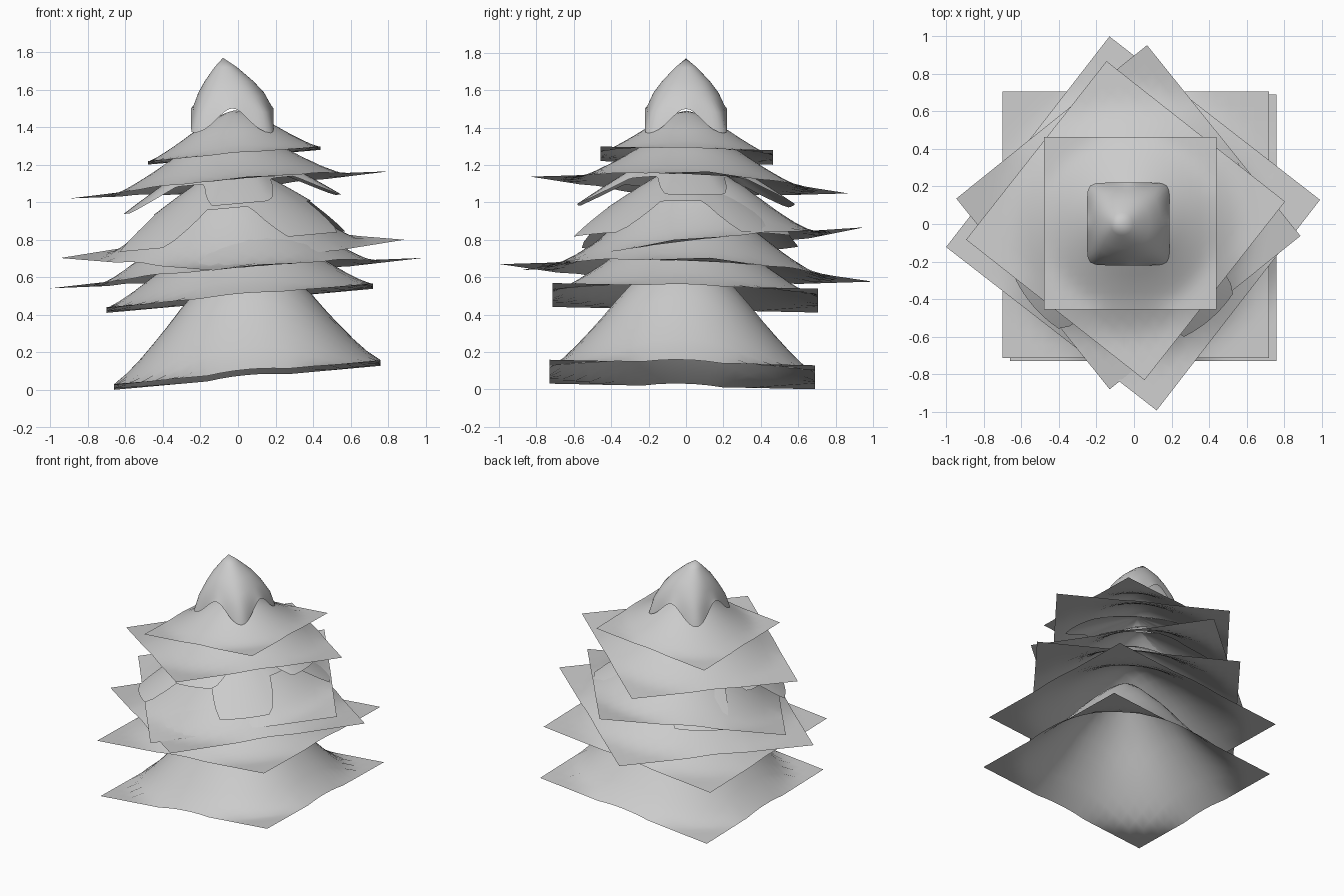
import bpy, bmesh, math

if "Cube" in bpy.data.objects:
    bpy.data.objects.remove(bpy.data.objects["Cube"])


def interp(points, t):
    for (a, va), (b, vb) in zip(points, points[1:]):
        if t <= b:
            return va + (vb - va) * (t - a) / (b - a)
    return points[-1][1]


def finish(name, bm):
    bmesh.ops.recalc_face_normals(bm, faces=bm.faces)
    me = bpy.data.meshes.new(name)
    bm.to_mesh(me)
    bm.free()
    for p in me.polygons:
        p.use_smooth = True
    ob = bpy.data.objects.new(name, me)
    bpy.context.collection.objects.link(ob)
    return ob


RISE = [(0, 1), (.12, .95), (.25, .83), (.45, .62), (.64, .38), (.8, .2), (.92, .08), (1.03, 0), (1.5, 0)]


def bough_sheet(name, center, half, angle, slope, height, power=2, n=20):
    """Draped square sheet: tilted flat corners rising to a rounded peak."""
    bm = bmesh.new()
    ca, sa = math.cos(math.radians(angle)), math.sin(math.radians(angle))
    grid = []
    for j in range(n + 1):
        row = []
        for i in range(n + 1):
            u, v = 2 * i / n - 1, 2 * j / n - 1
            x, y = half * (u * ca - v * sa), half * (u * sa + v * ca)
            r = (abs(u) ** power + abs(v) ** power) ** (1 / power)
            z = slope[0] * x + slope[1] * y + height * interp(RISE, r)
            row.append(bm.verts.new((center[0] + x, center[1] + y, center[2] + z)))
        grid.append(row)
    for j in range(n):
        for i in range(n):
            bm.faces.new((grid[j][i], grid[j][i + 1], grid[j + 1][i + 1], grid[j + 1][i]))
    return finish(name, bm)


def skirt(name, apex, rings, place, segs=64):
    """Peaked sheet: place(angle, ring) gives the points of each ring."""
    bm = bmesh.new()
    top = bm.verts.new(apex)
    prev = None
    for ring in rings:
        cur = [bm.verts.new(place(2 * math.pi * k / segs, ring)) for k in range(segs)]
        for k in range(segs):
            m = (k + 1) % segs
            if prev:
                bm.faces.new((prev[k], cur[k], cur[m], prev[m]))
            else:
                bm.faces.new((top, cur[k], cur[m]))
        prev = cur
    return finish(name, bm)


# Tilted square bough layers: centre, half size, turn, slope, rise
bough_sheet("bough_base", (.05, -.02, .08), .71, 0, (.09, -.021), .69, 2.2)
bough_sheet("bough_low", (.01, -.005, .49), .71, 0, (.09, -.021), .42, 2.1)
bough_sheet("bough_turned_low", (-.005, .003, .623), .71, 52.2, (.086, -.036), .44)
bough_sheet("bough_turned_mid", (-.03, .036, .752), .652, 38.8, (.066, .118), .46)
bough_sheet("bough_turned_high", (-.045, .018, 1.093), .605, 51.8, (.09, -.042), .30)
bough_sheet("bough_top", (-.02, .004, 1.25), .46, 0, (.085, -.021), .24)


# Jagged skirts with four drooping flaps
def flaps(name, peak, turn, rad, drop, tilt):
    def place(a, t):
        w = max(-1, min(1, 2.2 * math.cos(4 * (a - turn)))) * .5 + .5
        r = t * (rad[0] + (rad[1] - rad[0]) * w)
        z = peak - t ** 1.15 * (drop[0] + (drop[1] - drop[0]) * w)
        x, y = r * math.cos(a), r * math.sin(a)
        return (x - .03, y, z + tilt[0] * x + tilt[1] * y)
    skirt(name, (-.03, 0, peak), [.15, .3, .45, .6, .75, .88, 1], place, 96)


flaps("flap_skirt_low", 1.22, math.radians(42), (.42, .67), (.25, .43), (.09, 0))
flaps("flap_skirt_high", 1.33, math.radians(5), (.36, .58), (.22, .34), (.09, 0))


# Rounded square cap with pointed hem corners
def cap_place(a, ring):
    s, z, sq, wave = ring
    c, d = math.cos(a), math.sin(a)
    k = s / (abs(c) ** sq + abs(d) ** sq) ** (1 / sq)
    blend = min(1, s / .2)
    return (-.08 + .05 * blend + k * c, k * d, z + wave * math.cos(4 * a))


skirt("tree_cap", (-.08, 0, 1.77),
      [(.06, 1.72, 2, 0), (.13, 1.645, 2.5, 0), (.175, 1.575, 3.2, .01),
       (.205, 1.50, 5, .02), (.22, 1.435, 9, .065)], cap_place)
